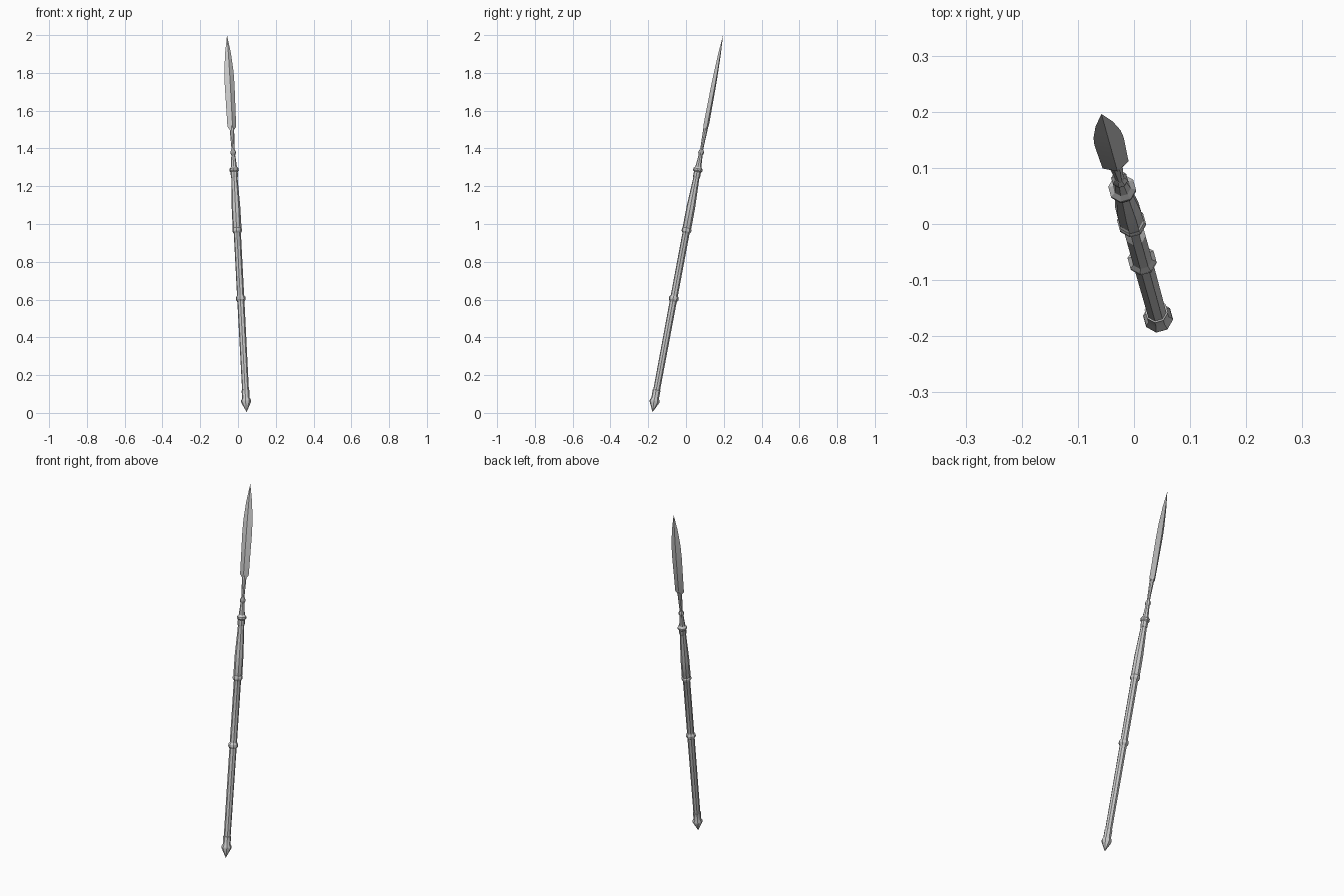
import bpy, bmesh, math
from mathutils import Matrix, Vector

if "Cube" in bpy.data.objects:
    bpy.data.objects.remove(bpy.data.objects["Cube"])

# Leaning axis of the spear: foot point and direction
FOOT = Vector((0.046, -0.178, 0.0))
LEAN = Vector((-0.052, 0.187, 1.0))
STRETCH = LEAN.length
Z = LEAN.normalized()
yaw = math.atan2(-LEAN.x, -LEAN.y * -1)
X = Vector((math.cos(yaw), math.sin(yaw), 0))
Y = Z.cross(X)
FRAME = Matrix.Translation(FOOT) @ Matrix((X, Y, Z)).transposed().to_4x4()


def loft(name, rings):
    """Bridge rings of local points; close both ends."""
    bm = bmesh.new()
    loops = [[bm.verts.new(FRAME @ Vector(p)) for p in ring] for ring in rings]
    n = len(loops[0])
    for a, b in zip(loops, loops[1:]):
        for i in range(n):
            j = (i + 1) % n
            bm.faces.new((a[i], a[j], b[j], b[i]))
    bm.faces.new(loops[0][::-1])
    bm.faces.new(loops[-1])
    bmesh.ops.remove_doubles(bm, verts=bm.verts, dist=0.0003)
    bmesh.ops.recalc_face_normals(bm, faces=bm.faces)
    mesh = bpy.data.meshes.new(name)
    bm.to_mesh(mesh)
    bm.free()
    ob = bpy.data.objects.new(name, mesh)
    bpy.context.collection.objects.link(ob)
    return ob


def lathe(name, profile, sides=8):
    """Turned part from (radius, height) pairs."""
    step = 2 * math.pi / sides
    return loft(name, [[(r * math.cos((i + 0.5) * step), r * math.sin((i + 0.5) * step), h * STRETCH)
                        for i in range(sides)] for r, h in profile])


# Pointed butt cap
lathe("butt_cap", [(0.0001, 0.004), (0.027, 0.058), (0.026, 0.068), (0.020, 0.078), (0.021, 0.12), (0.017, 0.122)])

# Shaft with swollen upper grip
lathe("shaft", [(0.018, 0.07), (0.019, 0.60), (0.019, 0.97), (0.0235, 0.98),
                (0.023, 1.09), (0.016, 1.25)])

# Grip rings
for name, h in (("lower_ring", 0.605), ("upper_ring", 0.967)):
    lathe(name, [(0.018, h - 0.018), (0.026, h - 0.006), (0.026, h + 0.006), (0.018, h + 0.018)])

# Collar and socket below the blade
lathe("collar", [(0.017, 1.245), (0.019, 1.25), (0.019, 1.275), (0.025, 1.282), (0.025, 1.292),
                 (0.016, 1.302), (0.011, 1.36)])
lathe("neck_bead", [(0.009, 1.362), (0.015, 1.375), (0.015, 1.382), (0.009, 1.395)])
lathe("blade_neck", [(0.011, 1.35), (0.008, 1.40), (0.012, 1.50), (0.011, 1.53)])

# Diamond-section blade: (half width, half thickness, edge height, ridge height)
blade = [(0.011, 0.010, 1.497, 1.497), (0.024, 0.015, 1.515, 1.53), (0.027, 0.013, 1.74, 1.74),
         (0.025, 0.011, 1.81, 1.81), (0.016, 0.007, 1.905, 1.905), (0.0001, 0.0001, 2.0, 2.0)]
loft("blade", [[(w, 0, e * STRETCH), (0, t, r * STRETCH), (-w, 0, e * STRETCH), (0, -t, r * STRETCH)]
               for w, t, e, r in blade])

# Keep facets crisp, soften only gentle bends
for ob in bpy.context.collection.objects:
    ob.select_set(True)
    bpy.context.view_layer.objects.active = ob
bpy.ops.object.shade_smooth_by_angle(angle=math.radians(30))
